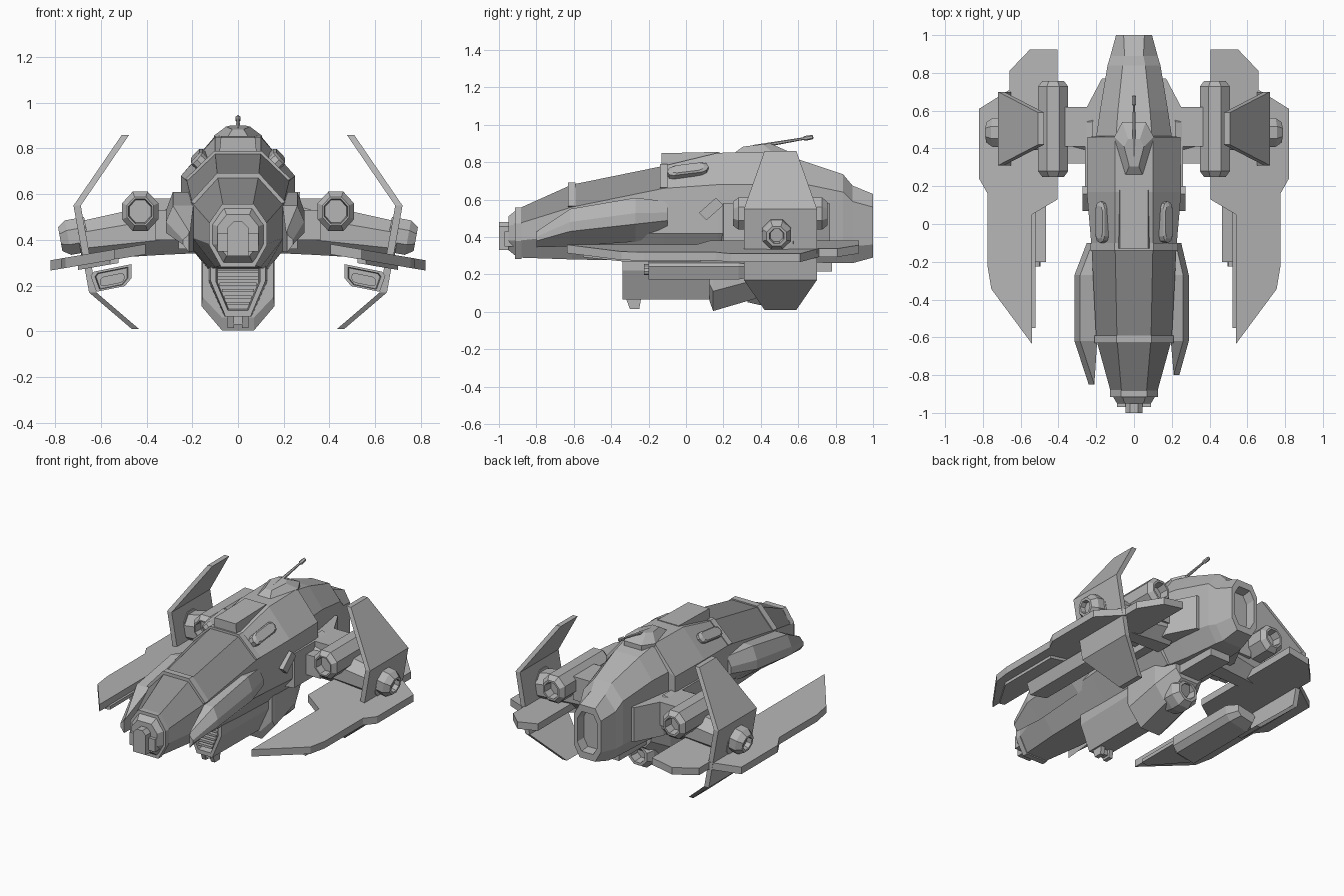
import bpy, bmesh, math
from mathutils import Vector

cube = bpy.data.objects.get("Cube")
if cube:
    bpy.data.objects.remove(cube, do_unlink=True)


def material(name, value):
    m = bpy.data.materials.new(name)
    m.use_nodes = True
    col = (value, value, value, 1)
    m.diffuse_color = col
    m.node_tree.nodes["Principled BSDF"].inputs["Base Color"].default_value = col
    return m


HULL = material("hull grey", 0.46)
GLASS = material("canopy grey", 0.28)


def loft(name, rings, pair=False, mats=(HULL,)):
    """Skin equal-sized rings of points and cap both ends."""
    bm = bmesh.new()
    rows = [[bm.verts.new(p) for p in ring] for ring in rings]
    n = len(rows[0])
    for a, b in zip(rows, rows[1:]):
        for i in range(n):
            j = (i + 1) % n
            bm.faces.new((a[i], a[j], b[j], b[i]))
    bm.faces.new(rows[0])
    bm.faces.new(rows[-1])
    bmesh.ops.recalc_face_normals(bm, faces=bm.faces)
    me = bpy.data.meshes.new(name)
    bm.to_mesh(me)
    bm.free()
    for m in mats:
        me.materials.append(m)
    ob = bpy.data.objects.new(name, me)
    bpy.context.collection.objects.link(ob)
    if pair:
        ob.modifiers.new("Mirror", "MIRROR")
    return ob


def box(name, x, y, z, pair=False):
    return loft(name, [[(x[0], y[0], h), (x[1], y[0], h), (x[1], y[1], h), (x[0], y[1], h)]
                       for h in z], pair)


def lathe(name, origin, direction, profile, pair=False, n=8, tall=1.0):
    """Faceted turned part: profile holds (distance, radius) along a direction."""
    o, d = Vector(origin), Vector(direction).normalized()
    u = Vector((0, 1, 0)) if abs(d.x) > 0.5 else Vector((1, 0, 0))
    v = d.cross(u)
    angles = [math.tau * (k + 0.5) / n for k in range(n)]
    return loft(name, [[o + d * t + r * (u * math.cos(a) + v * tall * math.sin(a))
                        for a in angles] for t, r in profile], pair)


def sym(y, half):
    """Ring at y from right-hand (x, z) points, reflected to the other side."""
    return [(x, y, z) for x, z in half] + [(-x, y, z) for x, z in reversed(half)]


def section(y, tw, tz, mw, mu, ml, bw, bz):
    return sym(y, [(tw, tz), (mw, mu), (mw, ml), (bw, bz)])


def shrink(ring, k, dy=0):
    c = sum((Vector(p) for p in ring), Vector()) / len(ring)
    return [c + (Vector(p) - c) * k + Vector((0, dy, 0)) for p in ring]


# Main hull with a stepped roof and recessed tail exhaust
front = section(-0.90, .065, .55, .12, .47, .38, .07, .29)
tail = section(1.0, .055, .63, .095, .56, .36, .055, .29)
hull = loft("hull", [
    section(-0.95, .05, .51, .09, .46, .38, .05, .33), front,
    section(-0.61, .09, .68, .20, .56, .41, .10, .28),
    section(-0.12, .10, .78, .225, .66, .42, .12, .27),
    section(0.17, .10, .85, .25, .68, .42, .13, .27),
    section(0.46, .10, .855, .245, .68, .42, .13, .27),
    section(0.465, .095, .845, .20, .70, .40, .12, .27),
    section(0.60, .085, .815, .18, .69, .38, .10, .265),
    section(0.84, .06, .735, .14, .64, .36, .08, .26),
    section(0.89, .05, .675, .125, .59, .35, .07, .26),
    tail, shrink(tail, 0.75), shrink(tail, 0.7, -0.06)], mats=(HULL, GLASS))
for f in hull.data.polygons:
    if -0.88 < f.center.y < -0.15 and f.normal.z > 0.25:
        f.material_index = 1

# Canopy frame ribs, arched over the glass only
big = shrink(front, 1.06)
loft("front_rib", [[p + Vector((0, dy, 0)) for p in big] for dy in (-.015, .02)])
for name, y, tw, tz, mw, mu in (("middle_rib", -.61, .092, .692, .208, .565),
                                ("rear_rib", -.12, .103, .79, .232, .665)):
    loft(name, [sym(y + dy, [(tw, tz), (mw, mu), (mw - .03, mu - .01)])
                for dy in (-.02, .02)])

# Nose block
loft("nose_block", [sym(y, [(.02, .48), (.045, .455), (.045, .33)]) for y in (-1, -.9)])
box("nose_side_block", (.045, .09), (-.97, -.9), (.35, .43), True)

# Cheek pods, the two differing a little in size
for side, name, wide, tip in ((1, "left", .29, -.80), (-1, "right", .315, -.85)):
    rings = []
    for y, xi, xo, z0, z1 in ((tip, .215, .24, .345, .43), (-.62, .195, wide, .35, .55),
                              (-.27, .195, wide, .375, .61), (-.10, .195, .25, .42, .59)):
        h = z1 - z0
        rings.append([(side * x, y, z) for x, z in (
            (xi, z1), (xo - .03, z1), (xo, z1 - .35 * h), (xo, z0 + .4 * h), (xi, z0))])
    loft(name + "_cheek_pod", rings)

# Roof hatch, capsules and antenna turret
loft("roof_hatch", [sym(y, [(.075, z), (.085, .75)]) for y, z in ((-.13, .848), (.18, .855))])
normal = Vector((.73, 0, .68))
slope = Vector((.68, 0, -.73))
along = Vector((0, 1, .12))
stadium = [(s * .075 + .035 * math.cos(a), .035 * math.sin(a))
           for s, start in ((1, -math.pi / 2), (-1, math.pi / 2))
           for a in [start + math.pi * k / 4 for k in range(5)]]
loft("roof_capsule", [[Vector((.165, .01, .75)) + along * a * k + slope * b * k
                       + normal * h for a, b in stadium]
                      for h, k in ((-.04, 1), (.02, 1), (.03, .8))], True)
turret = [(.05, .25), (.105, .46), (.062, .54)]
outline = turret + [(-x, y) for x, y in reversed(turret)]
loft("turret_base", [[(x * k, .36 + (y - .36) * k, z + .06 * (y - .36)) for x, y in outline]
                     for z, k in ((.82, 1), (.85, 1), (.89, .5))])
lathe("antenna", (0, .36, .88), (0, .32, .055),
      [(0, .012), (.27, .007), (.28, .013), (.32, .012), (.325, .006)], n=6)

# Hull shoulders, side boxes and engine mounts
shoulder = [(.15, .17), (.26, .2), (.26, .6), (.17, .77), (.10, .77)]
loft("hull_shoulder", [[(x, y, z) for x, y in shoulder] for z in (.36, .58)], True)
loft("side_box", [[(x, y, z) for y, z in ((.07, .53), (.16, .61), (.20, .57), (.11, .49))]
                  for x in (.2, .272)], True)
box("engine_mount", (.2, .37), (.41, .62), (.43, .58), True)
box("lower_engine_mount", (.2, .36), (.32, .42), (.40, .53), True)

# Wing arm, nacelle and outer hub
lathe("wing_arm", (.2, .49, .465), (.5, 0, -.07), [(0, .135), (.15, .12), (.5, .09)], True)
lathe("nacelle", (.428, .25, .525), (0, 1, 0),
      [(.05, .05), (0, .055), (0, .063), (.03, .086), (.478, .086),
       (.507, .062), (.507, .05), (.45, .045)], True, tall=1.08)
lathe("outer_hub", (.66, .485, .425), (1, 0, -.18),
      [(0, .083), (.085, .083), (.12, .058), (.12, .042), (.09, .037)], True)

# Bent vertical fin
fin = []
for x, z, y0, y1 in ((.508, .86, .42, .59), (.72, .55, .31, .70),
                     (.652, .17, .31, .70), (.465, .01, .42, .59)):
    fin.append([(x, y0, z), (x, y1, z), (x - .032, y1, z), (x - .032, y0, z)])
loft("wing_fin", fin, True)


# Long flat wing blade, sloping down outward
def blade(name, edge, low, high):
    loft(name, [[(x, y, .266 + .17 * (.82 - x) + h) for x, y in edge]
                for h in (low, high)], True)


blade("wing_blade", [(.405, .925), (.55, .925), (.66, .81), (.66, .71), (.82, .61),
                     (.82, .24), (.775, .16), (.775, -.225), (.755, -.345),
                     (.54, -.635), (.54, .05), (.405, .13)], 0, .045)
blade("lower_blade", [(.522, .08), (.522, -.55), (.56, -.55), (.70, -.33), (.70, .08)],
      -.018, .004)


# Gun pod slung beneath each wing
def pod_ring(y, k):
    return [(.55 + k * x, y, .227 + k * (z - .2 * x)) for x, z in (
        (-.085, .05), (.08, .05), (.095, .035), (.07, -.04), (-.055, -.04), (-.085, -.01))]


loft("gun_pod", [pod_ring(-.17, .75), pod_ring(-.2, .8), pod_ring(-.2, 1),
                 pod_ring(.28, 1), pod_ring(.36, .7)], True)
loft("gun_muzzle", [[(.55 + a * .5, y, .226 + b * .6 - a * .1) for a, b in stadium]
                    for y in (-.225, -.12)], True)

# Belly: intake, rear body and nozzle
mouth = sym(-.34, [(.12, .31), (.12, .22), (.055, .065)])
loft("belly_intake", [shrink(mouth, .75, .05), shrink(mouth, .8), mouth,
                      sym(.16, [(.13, .33), (.13, .22), (.06, .065)])])
for k in range(6):
    z = .115 + k * .028
    w = min(.09, .05 + k * .01)
    box("intake_slat", (-w, w), (-.335, -.28), (z, z + .014))
loft("belly_body", [sym(.125, [(.155, .34), (.155, .15), (.07, .06)]),
                    sym(.145, [(.16, .34), (.16, .11), (.07, .004)]),
                    sym(.37, [(.15, .34), (.15, .17), (.07, .07)]),
                    sym(.50, [(.10, .33), (.10, .24), (.06, .19)])])
lathe("belly_nozzle", (0, .33, .125), (0, 1, 0),
      [(0, .08), (.06, .095), (.12, .095), (.16, .07), (.16, .052), (.1, .045)])
box("tail_skid", (-.07, .07), (.48, .78), (.215, .30))
loft("chin_gun", [[(x, y, z) for y, z in ((-.32, .07), (-.24, .07), (-.25, .015), (-.30, .015))]
                  for x in (.018, .045)], True)
box("chin_gun_bridge", (-.02, .02), (-.30, -.26), (.03, .07))
